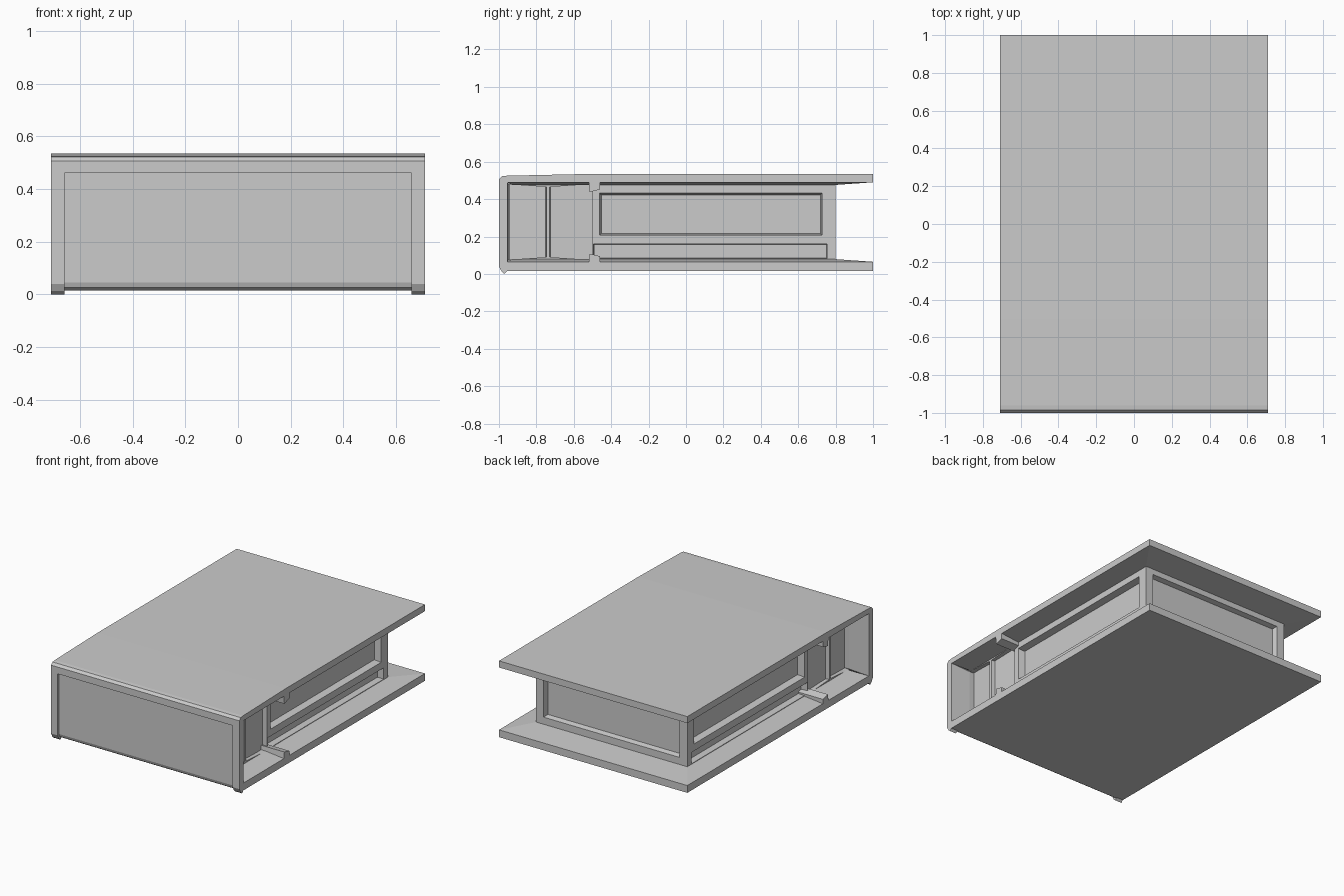
import bpy, bmesh

if "Cube" in bpy.data.objects:
    bpy.data.objects.remove(bpy.data.objects["Cube"])


def make(name, verts, faces):
    bm = bmesh.new()
    vs = [bm.verts.new(v) for v in verts]
    for f in faces:
        bm.faces.new([vs[i] for i in f])
    bmesh.ops.recalc_face_normals(bm, faces=bm.faces)
    mesh = bpy.data.meshes.new(name)
    bm.to_mesh(mesh)
    bm.free()
    ob = bpy.data.objects.new(name, mesh)
    bpy.context.collection.objects.link(ob)
    return ob


def loft(name, a, b):
    """Solid between two rings with the same number of points."""
    n = len(a)
    faces = [range(n), range(n, 2 * n)]
    faces += [(i, (i + 1) % n, n + (i + 1) % n, n + i) for i in range(n)]
    return make(name, a + b, faces)


def prism(name, profile, x0, x1):
    """YZ profile extruded along x."""
    return loft(name, [(x0, y, z) for y, z in profile], [(x1, y, z) for y, z in profile])


def rect(u0, u1, v0, v1, inset=0.0):
    return [(u0 + inset, v0 + inset), (u1 - inset, v0 + inset),
            (u1 - inset, v1 - inset), (u0 + inset, v1 - inset)]


def cut(target, cutter):
    cutter.hide_render = True
    mod = target.modifiers.new("recess", 'BOOLEAN')
    mod.operation = 'DIFFERENCE'
    mod.solver = 'EXACT'
    mod.object = cutter
    bpy.context.view_layer.objects.active = target
    bpy.ops.object.modifier_apply(modifier=mod.name)
    bpy.data.objects.remove(cutter)


# Cover: C-shaped shell, with the spine panel sunk between two end posts
inner = [(1, 0.065), (-0.955, 0.065), (-0.955, 0.49), (1, 0.49)]
top = [(1, 0.535), (-0.5, 0.535), (-0.96, 0.525), (-0.985, 0.522), (-1, 0.506)]
post = inner + top + [(-1, 0.04), (-0.985, 0.012), (-0.97, 0.0), (-0.957, 0.015), (1, 0.015)]
panel = inner + top + [(-1, 0.46), (-0.987, 0.46), (-0.987, 0.045),
                       (-0.98, 0.025), (-0.965, 0.015), (1, 0.015)]
prism("cover", panel, -0.66, 0.66)
prism("spine_post_right", post, 0.66, 0.71)
prism("spine_post_left", post, -0.71, -0.66)

# Bevelled linings inside both boards and the spine
for name, z0, z1 in (("bottom_lining", 0.065, 0.079), ("top_lining", 0.49, 0.476)):
    loft(name, [(x, y, z0) for x, y in rect(-0.71, 0.71, -0.955, 1)],
         [(x, y, z1) for x, y in rect(-0.57, 0.57, -0.93, 0.8)])
loft("spine_lining", [(x, -0.955, z) for x, z in rect(-0.71, 0.71, 0.065, 0.49)],
     [(x, -0.943, z) for x, z in rect(-0.57, 0.57, 0.08, 0.475)])

# Hinge ridges across the boards
prism("bottom_hinge_ridge", [(-0.52, 0.063), (-0.515, 0.108), (-0.46, 0.095), (-0.46, 0.063)], -0.71, 0.71)
prism("top_hinge_ridge", [(-0.52, 0.492), (-0.515, 0.437), (-0.46, 0.452), (-0.46, 0.492)], -0.71, 0.71)

# Page block
block = prism("page_block", rect(-0.5, 0.8, 0.066, 0.489), -0.57, 0.57)

# Recessed panels on both sides and the back of the block
for s in (-1, 1):
    for y0, y1, z0, z1, ins in ((-0.465, 0.73, 0.205, 0.435, 0.012),
                                (-0.495, 0.755, 0.082, 0.16, 0.003)):
        cut(block, loft("side_cutter", [(s * 0.57 + s * 0.01, y, z) for y, z in rect(y0, y1, z0, z1)],
                        [(s * 0.525, y, z) for y, z in rect(y0, y1, z0, z1, ins)]))
cut(block, loft("back_cutter", [(x, 0.81, z) for x, z in rect(-0.515, 0.515, 0.125, 0.44)],
                [(x, 0.765, z) for x, z in rect(-0.515, 0.515, 0.125, 0.44, 0.01)]))

# Spine core joining block and spine, with an upright ridge on each side
half = [(0.535, -0.95), (0.545, -0.75), (0.57, -0.745), (0.57, -0.73), (0.545, -0.725), (0.535, -0.49)]
plan = half + [(-x, y) for x, y in reversed(half)]
loft("spine_core", [(x, y, 0.07) for x, y in plan], [(x, y, 0.485) for x, y in plan])

# Low wedges above and below the core
for name, z0, z1 in (("bottom_wedge", 0.067, 0.09), ("top_wedge", 0.488, 0.465)):
    prism(name, [(-0.95, z0), (-0.95, z0 + (z1 - z0) * 0.4), (-0.745, z1), (-0.73, z1),
                 (-0.52, z0 + (z1 - z0) * 0.4), (-0.52, z0)], -0.569, 0.569)
